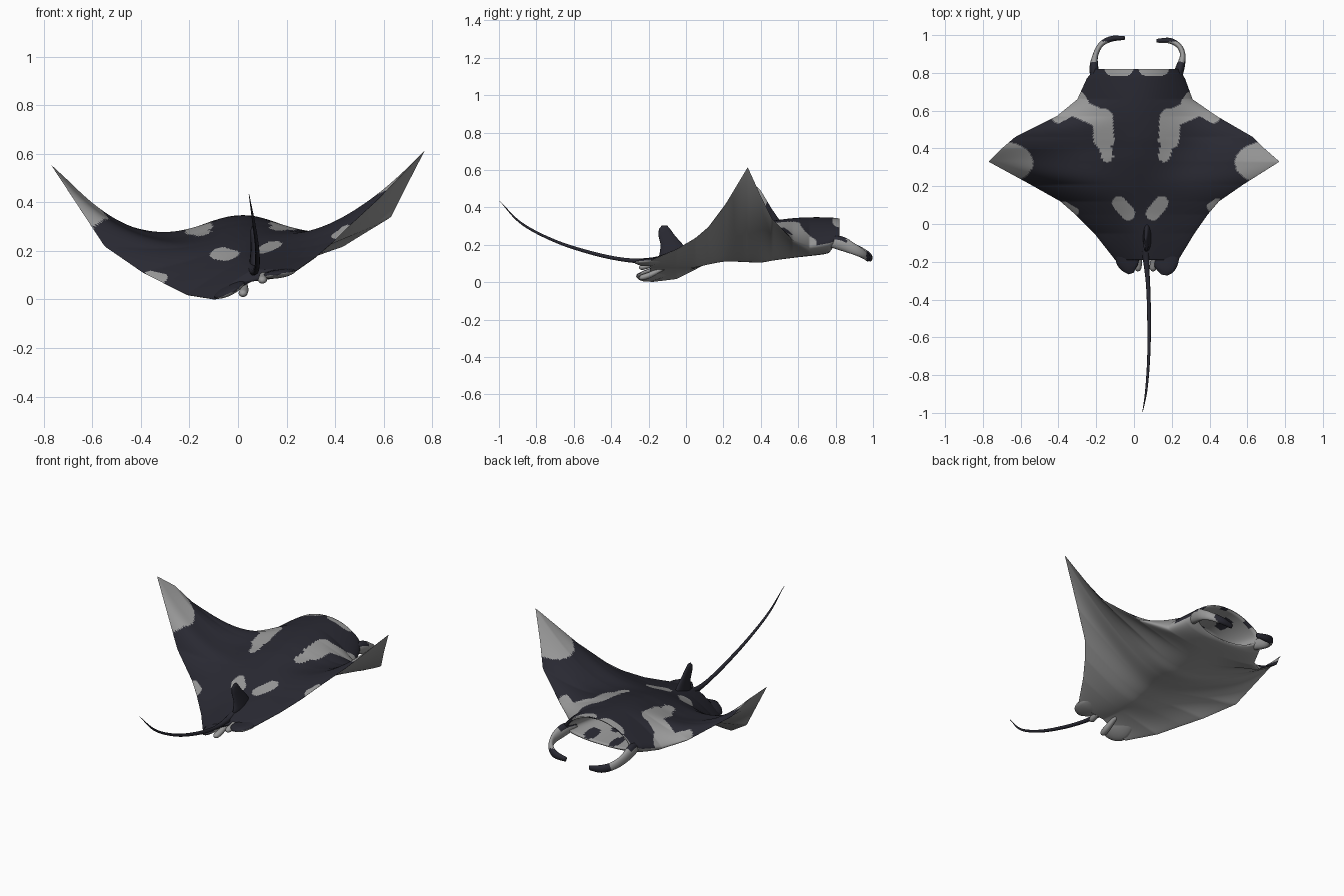
import bpy, bmesh, math
from mathutils import Vector

if "Cube" in bpy.data.objects:
    bpy.data.objects.remove(bpy.data.objects["Cube"])


def material(name, rgb):
    m = bpy.data.materials.new(name)
    m.diffuse_color = (*rgb, 1)
    m.use_nodes = True
    m.node_tree.nodes["Principled BSDF"].inputs["Base Color"].default_value = m.diffuse_color
    return m


MATS = [material("dark_slate", (0.022, 0.022, 0.032)), material("pale_grey", (0.32, 0.32, 0.32))]
DARK, PALE = 0, 1


def interp(rows, u, smooth=True):
    """Interpolation of table rows keyed by their first column."""
    n = len(rows)
    i = max(k for k in range(n - 1) if rows[k][0] <= u + 1e-9 or k == 0)
    a, b = rows[i], rows[i + 1]
    h = b[0] - a[0]
    t = (u - a[0]) / h
    if not smooth:
        return [p + (q - p) * t for p, q in zip(a[1:], b[1:])]

    def slope(k, c):
        lo, hi = rows[max(k - 1, 0)], rows[min(k + 1, n - 1)]
        return (hi[c] - lo[c]) / (hi[0] - lo[0])
    out = []
    for c in range(1, len(a)):
        m0, m1 = slope(i, c) * h, slope(i + 1, c) * h
        out.append((2*t**3 - 3*t*t + 1) * a[c] + (t**3 - 2*t*t + t) * m0
                   + (3*t*t - 2*t**3) * b[c] + (t**3 - t*t) * m1)
    return out


def loft(name, rings, rule):
    """Skin closed rings, cap both ends, colour faces by rule(centre, normal, ring, slot)."""
    bm = bmesh.new()
    vs = [[bm.verts.new(p) for p in r] for r in rings]
    n = len(rings[0])
    tags = {}
    for i in range(len(vs) - 1):
        for j in range(n):
            k = (j + 1) % n
            f = bm.faces.new((vs[i][j], vs[i][k], vs[i + 1][k], vs[i + 1][j]))
            tags[f] = (i, j)
    tags[bm.faces.new(vs[0][::-1])] = (0, 0)
    tags[bm.faces.new(vs[-1])] = (len(vs) - 1, 0)
    bmesh.ops.recalc_face_normals(bm, faces=bm.faces[:])
    bm.normal_update()
    for f, (i, j) in tags.items():
        f.material_index = rule(f.calc_center_median(), f.normal, i, j)
        f.smooth = True
    me = bpy.data.meshes.new(name)
    bm.to_mesh(me)
    bm.free()
    for m in MATS:
        me.materials.append(m)
    ob = bpy.data.objects.new(name, me)
    bpy.context.collection.objects.link(ob)
    return ob


def tube(name, pts, rule, steps=30, sides=14, roll=0.0):
    """Sweep an ellipse along points (x, y, z, half width, half height)."""
    rows = [(i, *p) for i, p in enumerate(pts)]
    last = len(pts) - 1
    rings = []
    for s in range(steps + 1):
        u = last * s / steps
        x, y, z, a, b = interp(rows, u)
        p0 = Vector(interp(rows, max(u - .05, 0))[:3])
        p1 = Vector(interp(rows, min(u + .05, last))[:3])
        tan = (p1 - p0).normalized()
        s0 = tan.cross(Vector((0, 0, 1))).normalized()
        u0 = s0.cross(tan)
        side = s0 * math.cos(roll) - u0 * math.sin(roll)
        up = side.cross(tan)
        rings.append([Vector((x, y, z)) + side * a * math.cos(q) + up * b * math.sin(q)
                      for q in (2 * math.pi * k / sides for k in range(sides))])
    return loft(name, rings, rule)


# Pale markings on the back: capsules (x1, y1, x2, y2, radius)
SPOTS = [(-.142, .36, -.16, .45, .032), (-.16, .45, -.165, .56, .055),
         (.160, .36, .18, .45, .032), (.185, .45, .19, .56, .055),
         (-.18, .56, -.31, .62, .05), (.20, .56, .33, .62, .05),
         (-.31, .62, -.40, .57, .035), (.33, .62, .42, .57, .035),
         (-.27, .64, -.29, .67, .03), (.28, .64, .30, .67, .03),
         (-.08, .11, -.03, .055, .037), (.10, .055, .145, .11, .037),
         (-.12, .82, -.04, .82, .035), (.06, .82, .15, .82, .035),
         (-.31, .065, -.37, .10, .02), (.41, .09, .44, .11, .025)]


def marked(x, y):
    if ((abs(x) - .69) / .155) ** 2 + ((y - .325) / .11) ** 2 < 1:
        return True
    for x1, y1, x2, y2, r in SPOTS:
        dx, dy = x2 - x1, y2 - y1
        t = min(1, max(0, ((x - x1) * dx + (y - y1) * dy) / (dx * dx + dy * dy + 1e-9)))
        if math.hypot(x - x1 - t * dx, y - y1 - t * dy) < r:
            return True
    return False


# Body and wings: y, left x/z, right x/z, centre x, top z, bottom z, bump width
BODY = [(-.19, -.10, .012, .235, .125, .06, .13, .085, .15),
        (-.05, -.21, .03, .32, .185, .05, .175, .085, .18),
        (.05, -.31, .08, .39, .245, .05, .205, .09, .20),
        (.12, -.39, .12, .45, .305, .05, .232, .105, .21),
        (.21, -.55, .23, .58, .425, .04, .268, .12, .22),
        (.33, -.77, .565, .77, .625, .03, .308, .117, .23),
        (.40, -.70, .50, .69, .47, .03, .325, .115, .23),
        (.46, -.63, .40, .63, .35, .03, .338, .125, .24),
        (.57, -.41, .24, .44, .235, .02, .352, .14, .27),
        (.66, -.30, .20, .31, .20, .02, .357, .15, .32),
        (.77, -.25, .22, .27, .22, .02, .356, .163, .35),
        (.82, -.21, .24, .24, .24, .02, .351, .173, .36)]
# Curve of the left and right wing along y
CURVE = [(-.19, 1.1, 1.1), (.05, 1.35, 1.3), (.21, 2.2, 1.6), (.33, 3.0, 2.1),
         (.46, 2.7, 2.1), (.6, 2, 2), (.82, 2, 2)]
NY, NX = 190, 160


def section(y):
    xl, zl, xr, zr = interp(BODY, y, False)[:4]
    xc, top, bot, s = interp(BODY, y)[4:]
    pl, pr = interp(CURVE, y)
    root = (top + bot) / 2
    lip = .05 * max(0, (y - .70) / .12) ** 2

    def point(k, up):
        x = (xl + xr) / 2 - (xr - xl) / 2 * math.cos(math.pi * k / NX)
        xe, ze, p = (xl, zl, pl) if x < xc else (xr, zr, pr)
        t = min(1, abs((x - xc) / (xe - xc)))
        base = root + (ze - root) * t ** p
        w = math.sqrt(max(0, 1 - t ** 2.5))
        if up:
            b = math.exp(-((x - xc) / s) ** 2)
            return Vector((x, y, base + w * ((top - root) * b + .012 * (1 - b))))
        b = math.exp(-((x - xc) / (s * 1.3)) ** 2)
        return Vector((x, y - lip * w, base - w * ((root - bot) * b + .012 * (1 - b))))
    return [point(k, True) for k in range(NX + 1)] + [point(k, False) for k in range(NX - 1, 0, -1)]


rings = [section(-.19 + 1.01 * i / NY) for i in range(NY + 1)]
# Open mouth: the front ring turned inward
mouth = Vector((.02, 0, .255))
front = rings[-1]
for i in range(1, 13):
    f = .95 - .022 * i
    rings.append([Vector((mouth.x + (v.x - mouth.x) * f, v.y - .02 * (i - 1),
                          mouth.z + (v.z - mouth.z) * f)) for v in front])


def body_rule(c, n, i, j):
    if i >= NY:
        return DARK if math.sin(c.x * 38) * math.cos(c.y * 22) > .35 else PALE
    return DARK if j < NX and not marked(c.x, c.y) else PALE


loft("body_and_wings", rings, body_rule)

# Head fins curling inward in front of the mouth
horn_rule = lambda c, n, i, j: DARK if c.y > .965 or (c.y < .86 and n.z > .3) else PALE
for name, pts in {
    "head_fin_left": [(-.20, .74, .225, .02, .02), (-.212, .82, .22, .024, .038),
                      (-.205, .89, .19, .015, .03), (-.175, .95, .165, .014, .024),
                      (-.12, .98, .145, .015, .022), (-.05, .985, .135, .01, .014)],
    "head_fin_right": [(.22, .74, .225, .02, .02), (.242, .82, .22, .024, .038),
                       (.258, .89, .19, .015, .03), (.24, .94, .165, .014, .024),
                       (.19, .97, .145, .015, .022), (.12, .97, .135, .01, .014)]}.items():
    tube(name, pts, horn_rule)

# Whip tail
tube("tail", [(.06, -.08, .14, .03, .025), (.065, -.2, .125, .016, .016), (.075, -.33, .13, .011, .011),
              (.08, -.5, .165, .010, .010), (.078, -.7, .23, .008, .008),
              (.065, -.88, .325, .006, .006), (.045, -.997, .445, .001, .001)],
     lambda *a: DARK, 40, 10)

# Small dorsal fin: stacked ellipses (z, y back, y front, x, half thickness)
FIN = [(.12, -.15, .00, .07, .026), (.17, -.14, .01, .07, .022), (.21, -.135, -.015, .068, .016),
       (.26, -.148, -.06, .064, .012), (.295, -.145, -.085, .06, .009), (.312, -.13, -.10, .06, .003)]
loft("dorsal_fin", [[Vector((x + a * math.cos(q), (y0 + y1) / 2 + (y1 - y0) / 2 * math.sin(q), z))
                     for q in (math.pi * k / 8 for k in range(16))]
                    for z, y0, y1, x, a in FIN], lambda *a: DARK)

# Pelvic lobes beside the tail root, dark above and pale below
lobe_rule = lambda c, n, i, j: DARK if n.z > 0 else PALE
tube("pelvic_lobe_left", [(-.04, -.06, .085, .03, .008), (-.04, -.14, .062, .06, .015),
                          (-.035, -.19, .05, .07, .017), (-.025, -.23, .046, .052, .015),
                          (-.015, -.262, .047, .015, .006)], lobe_rule, 20, 16, .5)
tube("pelvic_lobe_right", [(.17, -.06, .14, .03, .008), (.168, -.14, .125, .06, .015),
                           (.168, -.19, .117, .07, .018), (.165, -.24, .115, .052, .016),
                           (.16, -.27, .115, .018, .006)], lobe_rule, 20, 16, .15)
# Claspers under the tail root
for name, x, z in (("clasper_left", .025, .055), ("clasper_right", .105, .11)):
    tube(name, [(x, -.12, z + .03, .012, .01), (x, -.19, z - .005, .018, .016),
                (x - .005, -.235, z - .02, .018, .015), (x - .008, -.25, z - .022, .006, .006)],
         lambda *a: PALE, 12, 10)

# Rest the model on the ground
low = min(v.co.z for o in bpy.data.objects for v in o.data.vertices)
for o in bpy.data.objects:
    for v in o.data.vertices:
        v.co.z -= low
